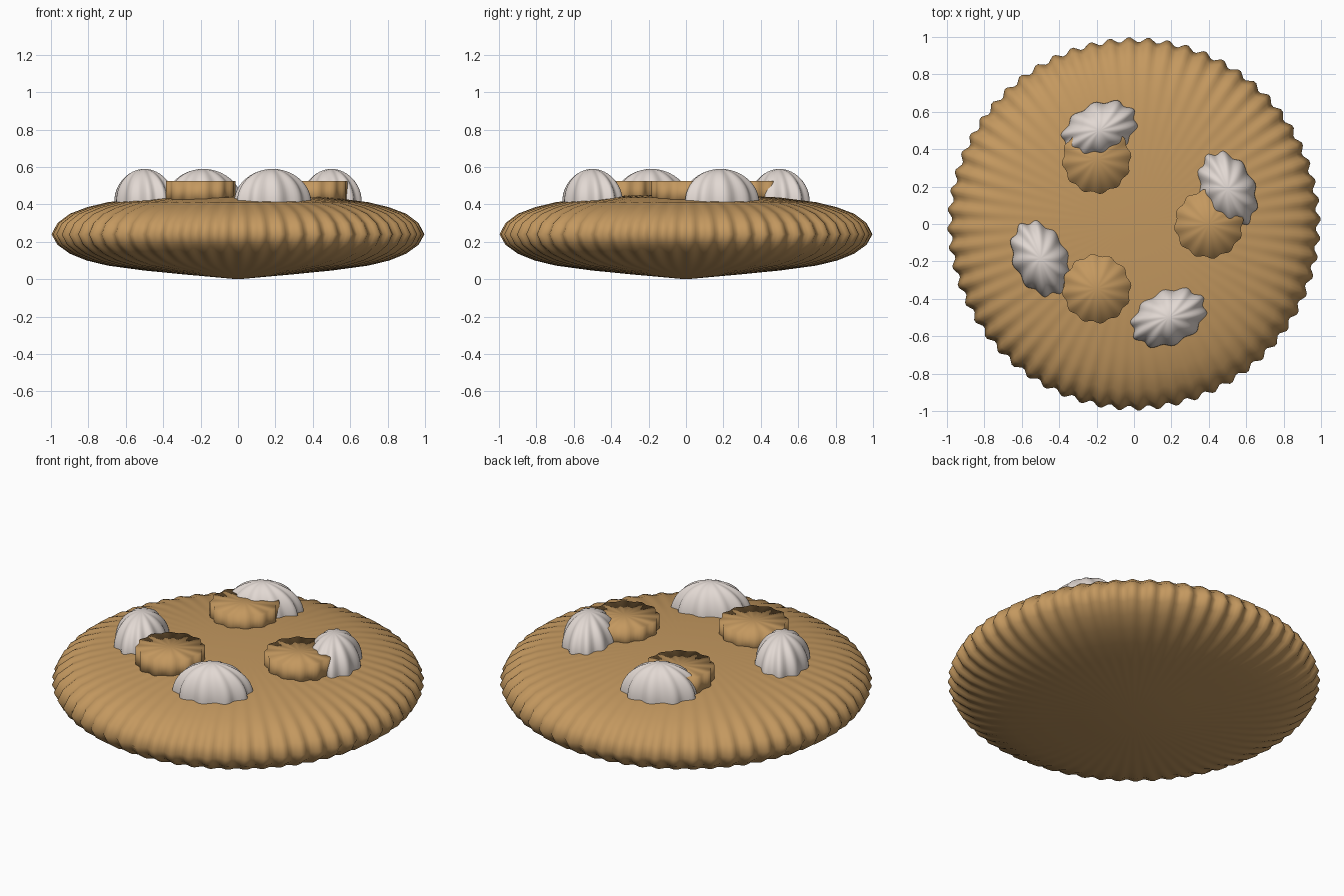
import bpy, bmesh
from math import sin, cos, pi, radians
from mathutils import Matrix, Vector

cube = bpy.data.objects.get("Cube")
if cube:
    bpy.data.objects.remove(cube, do_unlink=True)


def make_material(name, rgb):
    mat = bpy.data.materials.new(name)
    mat.use_nodes = True
    mat.diffuse_color = (*rgb, 1)
    bsdf = mat.node_tree.nodes["Principled BSDF"]
    bsdf.inputs["Base Color"].default_value = (*rgb, 1)
    bsdf.inputs["Roughness"].default_value = 0.8
    return mat


crust = make_material("baked crust", (0.55, 0.315, 0.115))
cream = make_material("whipped cream", (0.76, 0.69, 0.65))


def fluted_lathe(name, profile, segments, ripple, mat, place=Matrix()):
    """Spin a (radius, z) profile whose ends are on the axis; ripple(angle, radius) scales the radius."""
    bm = bmesh.new()
    bottom = bm.verts.new((0, 0, profile[0][1]))
    top = bm.verts.new((0, 0, profile[-1][1]))
    rings = []
    for r, z in profile[1:-1]:
        ring = []
        for i in range(segments):
            a = 2 * pi * i / segments
            k = r * ripple(a, r)
            ring.append(bm.verts.new((k * cos(a), k * sin(a), z)))
        rings.append(ring)
    for i in range(segments):
        j = (i + 1) % segments
        bm.faces.new((bottom, rings[0][j], rings[0][i]))
        bm.faces.new((top, rings[-1][i], rings[-1][j]))
        for low, high in zip(rings, rings[1:]):
            bm.faces.new((low[i], low[j], high[j], high[i]))
    bm.transform(place)
    for f in bm.faces:
        f.smooth = True
    mesh = bpy.data.meshes.new(name)
    bm.to_mesh(mesh)
    bm.free()
    mesh.materials.append(mat)
    obj = bpy.data.objects.new(name, mesh)
    bpy.context.collection.objects.link(obj)
    return obj


# Pie body: flattened disc with a crimped edge
lower = [(0, 0), (0.3, 0.027), (0.5, 0.047), (0.69, 0.073), (0.8, 0.1), (0.89, 0.137), (0.955, 0.185)]
upper = [(0.985, 0.24), (0.955, 0.3), (0.89, 0.35), (0.8, 0.385), (0.69, 0.412),
         (0.5, 0.437), (0.3, 0.448), (0, 0.455)]
fluted_lathe("pie_body", lower + upper, 360,
             lambda a, r: 1 + 0.014 * r * sin(60 * a), crust)

# Scalloped biscuits on top
biscuit = [(0, 0.4), (0.18, 0.4), (0.18, 0.525), (0, 0.525)]
for n in range(3):
    place = Matrix.Rotation(n * 2 * pi / 3, 4, "Z") @ Matrix.Translation((0.4, 0, 0))
    fluted_lathe(f"biscuit_{n + 1}", biscuit, 72,
                 lambda a, r: 1 + 0.04 * sin(12 * a), crust, place)

# Cream dollops: stretched fluted domes
steps = 12
dome = [(0, 0.38), (1, 0.38)]
dome += [(cos(t * pi / 2 / steps), 0.41 + 0.18 * sin(t * pi / 2 / steps)) for t in range(steps)]
dome.append((0, 0.59))
stretch = Matrix.Diagonal((0.207, 0.142, 1, 1))
for n in range(4):
    place = (Matrix.Rotation(n * pi / 2, 4, "Z") @ Matrix.Translation((0.185, -0.5, 0))
             @ Matrix.Rotation(radians(25), 4, "Z") @ stretch)
    fluted_lathe(f"cream_dollop_{n + 1}", dome, 80,
                 lambda a, r: 1 + 0.06 * sin(10 * a + 2 * (1 - r)), cream, place)
